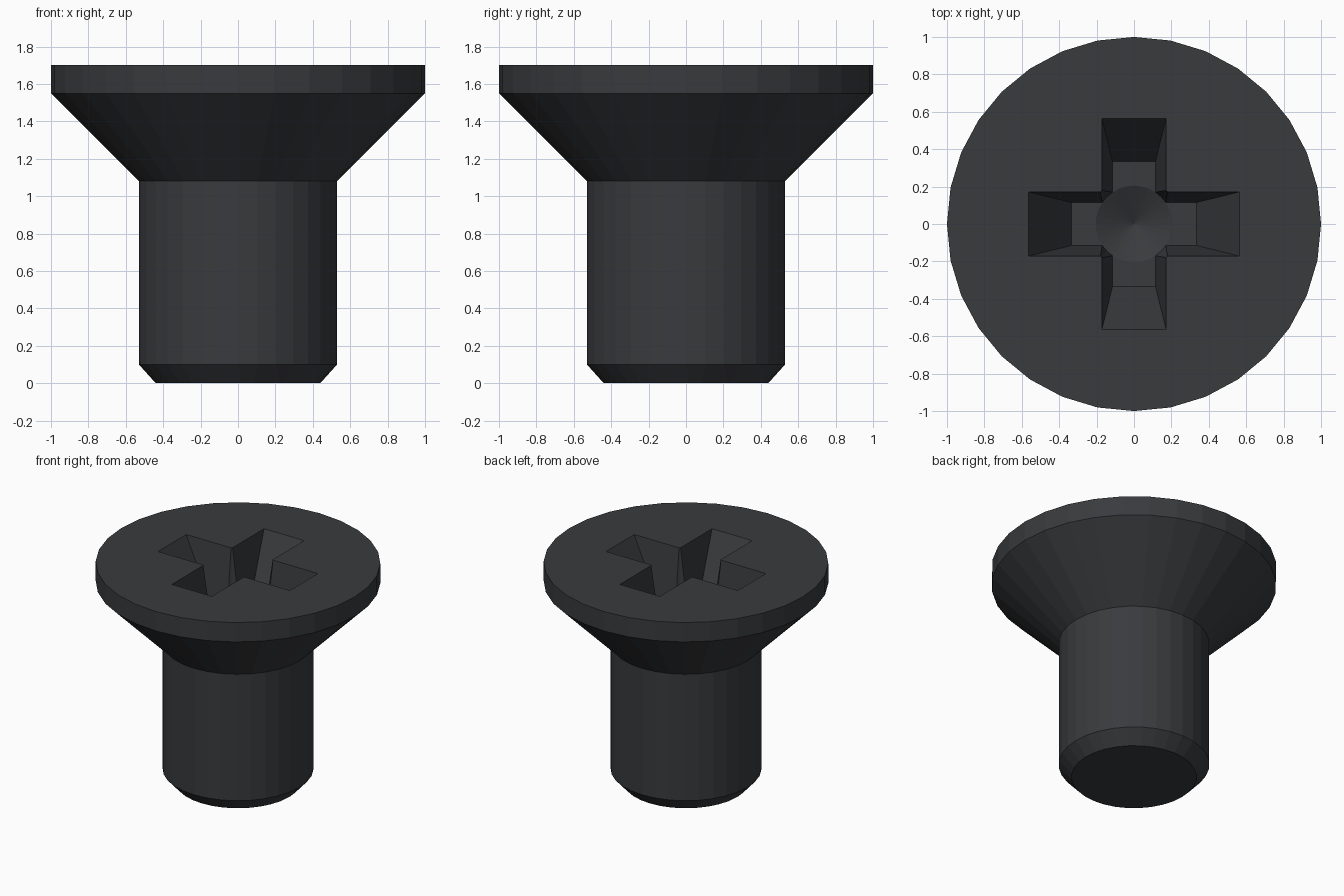
import bpy, bmesh
from math import cos, sin, pi

if "Cube" in bpy.data.objects:
    bpy.data.objects.remove(bpy.data.objects["Cube"])

SIDES = 32
TOP = 1.7
DEPTH = 0.4


def make_object(name, bm):
    bmesh.ops.recalc_face_normals(bm, faces=bm.faces)
    mesh = bpy.data.meshes.new(name)
    bm.to_mesh(mesh)
    bm.free()
    obj = bpy.data.objects.new(name, mesh)
    bpy.context.collection.objects.link(obj)
    return obj


def skin(bm, rings):
    """Join equal rings into a closed solid with capped ends."""
    n = len(rings[0])
    for a, b in zip(rings, rings[1:]):
        for i in range(n):
            j = (i + 1) % n
            bm.faces.new((a[i], a[j], b[j], b[i]))
    bm.faces.new(rings[0][::-1])
    bm.faces.new(rings[-1])


def turned(name, profile):
    bm = bmesh.new()
    skin(bm, [[bm.verts.new((r * cos(2 * pi * i / SIDES), r * sin(2 * pi * i / SIDES), z))
               for i in range(SIDES)] for r, z in profile])
    return make_object(name, bm)


def tapered_slot(name, top, bottom):
    bm = bmesh.new()
    k = 0.1 / DEPTH  # continue the taper above the head
    over = [t + (t - b) * k for t, b in zip(top, bottom)]
    skin(bm, [[bm.verts.new((sx * h[0], sy * h[1], z))
               for sx, sy in ((-1, -1), (1, -1), (1, 1), (-1, 1))]
              for h, z in ((bottom, TOP - DEPTH), (over, TOP + 0.1))])
    return make_object(name, bm)


# Countersunk head and chamfered shank
screw = turned("screw_body", [(0.44, 0), (0.53, 0.1), (0.53, 1.08), (1, 1.55), (1, TOP)])

# Cross recess: two tapered slots and a central drilled pit
cutters = [
    tapered_slot("slot_cutter_x", (0.565, 0.172), (0.335, 0.115)),
    tapered_slot("slot_cutter_y", (0.172, 0.565), (0.115, 0.335)),
    turned("pit_cutter", [(0.002, TOP - DEPTH - 0.1), (0.205, TOP - DEPTH),
                          (0.26, TOP + 0.1)]),
]
for cutter in cutters:
    mod = screw.modifiers.new(cutter.name, 'BOOLEAN')
    mod.operation = 'DIFFERENCE'
    mod.solver = 'EXACT'
    mod.object = cutter
    bpy.context.view_layer.objects.active = screw
    bpy.ops.object.modifier_apply(modifier=mod.name)
    bpy.data.objects.remove(cutter)

# Dark steel
steel = bpy.data.materials.new("dark_steel")
steel.diffuse_color = (0.04, 0.043, 0.047, 1)
steel.use_nodes = True
steel.node_tree.nodes["Principled BSDF"].inputs["Base Color"].default_value = steel.diffuse_color
screw.data.materials.clear()
screw.data.materials.append(steel)
for p in screw.data.polygons:
    p.material_index = 0
